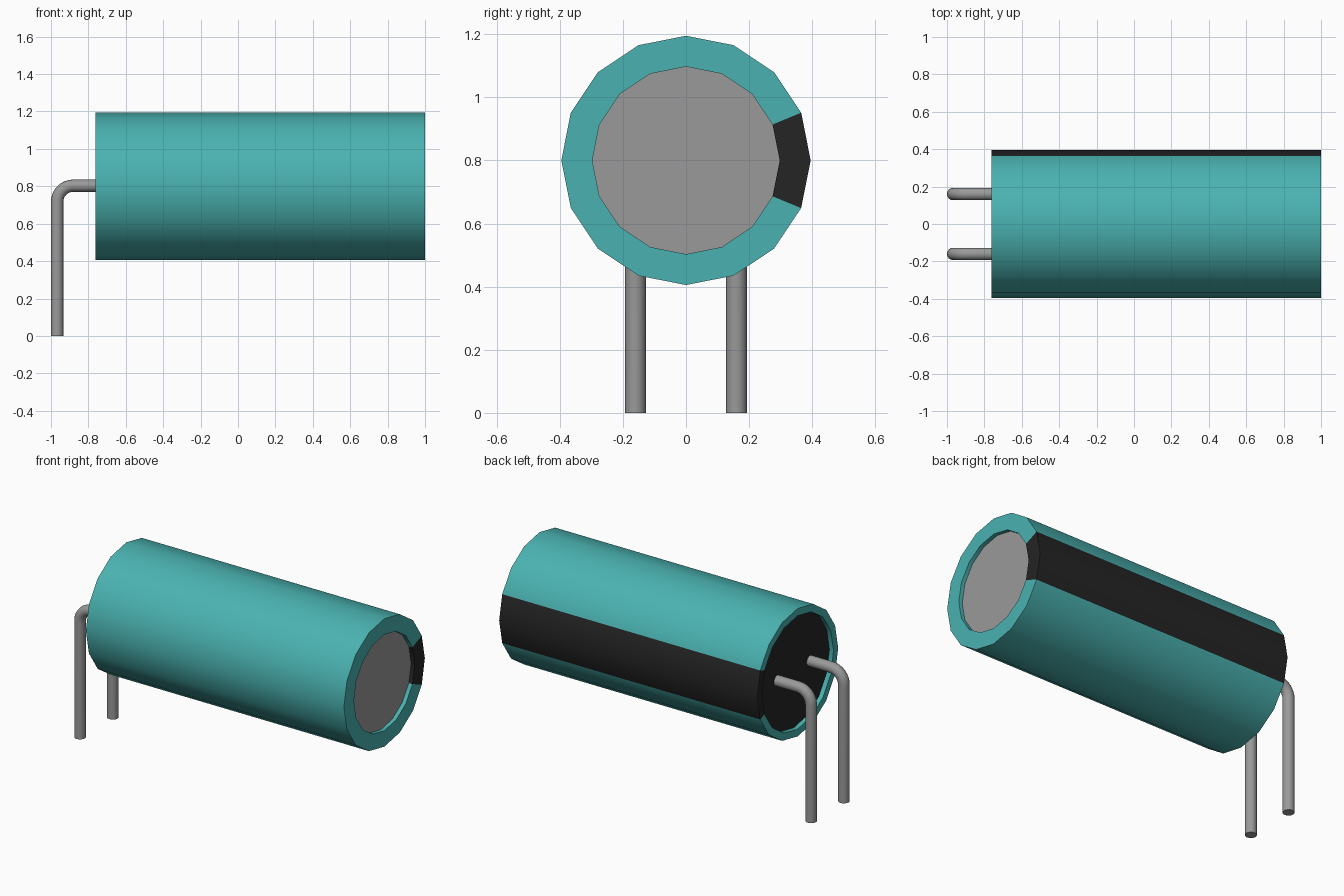
import bpy, bmesh, math

if "Cube" in bpy.data.objects:
    bpy.data.objects.remove(bpy.data.objects["Cube"], do_unlink=True)

SIDES = 16
AXIS_Z = 0.80


def material(name, rgb, rough=0.6):
    m = bpy.data.materials.new(name)
    m.use_nodes = True
    m.diffuse_color = (*rgb, 1)
    bsdf = m.node_tree.nodes["Principled BSDF"]
    bsdf.inputs["Base Color"].default_value = (*rgb, 1)
    bsdf.inputs["Roughness"].default_value = rough
    return m


teal = material("teal sleeve", (0.068, 0.45, 0.44))
black = material("black", (0.018, 0.018, 0.018))
grey = material("grey metal", (0.32, 0.32, 0.32))


def ring(bm, x, r):
    """Ring of vertices around the body's x axis."""
    return [bm.verts.new((x, r * math.cos(a), AXIS_Z + r * math.sin(a)))
            for a in (2 * math.pi * i / SIDES for i in range(SIDES))]


def finish(name, bm, mats):
    bmesh.ops.recalc_face_normals(bm, faces=bm.faces[:])
    me = bpy.data.meshes.new(name)
    bm.to_mesh(me)
    bm.free()
    for m in mats:
        me.materials.append(m)
    ob = bpy.data.objects.new(name, me)
    bpy.context.collection.objects.link(ob)
    smooth(ob)
    return ob


def smooth(ob):
    bpy.ops.object.select_all(action='DESELECT')
    ob.select_set(True)
    bpy.context.view_layer.objects.active = ob
    bpy.ops.object.shade_smooth_by_angle(angle=math.radians(35))


# Sleeve with rolled-in rims; the two segments facing +y form the black stripe
profile = [(0.975, 0.297), (1.0, 0.297), (1.0, 0.395),
           (-0.763, 0.395), (-0.763, 0.35), (-0.735, 0.35)]
bm = bmesh.new()
rings = [ring(bm, x, r) for x, r in profile]
for a, b in zip(rings, rings[1:]):
    for i in range(SIDES):
        j = (i + 1) % SIDES
        f = bm.faces.new((a[i], a[j], b[j], b[i]))
        f.material_index = 1 if i in (0, SIDES - 1) else 0
# Recessed metal top and black base plug close the two ends
bm.faces.new(rings[0]).material_index = 2
bm.faces.new(rings[-1]).material_index = 1
finish("capacitor_body", bm, [teal, black, grey])


# Bent wire leads
def lead(name, y):
    bend, x0, z0 = 0.085, -0.967, 0.803
    pts = [(-0.72, z0)]
    for i in range(9):
        t = math.pi / 2 * (1 + i / 8)
        pts.append((x0 + bend + bend * math.cos(t), z0 - bend + bend * math.sin(t)))
    pts.append((x0, 0))
    cu = bpy.data.curves.new(name, 'CURVE')
    cu.dimensions = '3D'
    cu.bevel_depth = 0.033
    cu.bevel_resolution = 6
    cu.use_fill_caps = True
    sp = cu.splines.new('POLY')
    sp.points.add(len(pts) - 1)
    for p, (x, z) in zip(sp.points, pts):
        p.co = (x, y, z, 1)
    cu.materials.append(grey)
    ob = bpy.data.objects.new(name, cu)
    bpy.context.collection.objects.link(ob)
    bpy.ops.object.select_all(action='DESELECT')
    ob.select_set(True)
    bpy.context.view_layer.objects.active = ob
    bpy.ops.object.convert(target='MESH')
    smooth(bpy.context.view_layer.objects.active)


lead("front_lead", -0.16)
lead("back_lead", 0.16)
